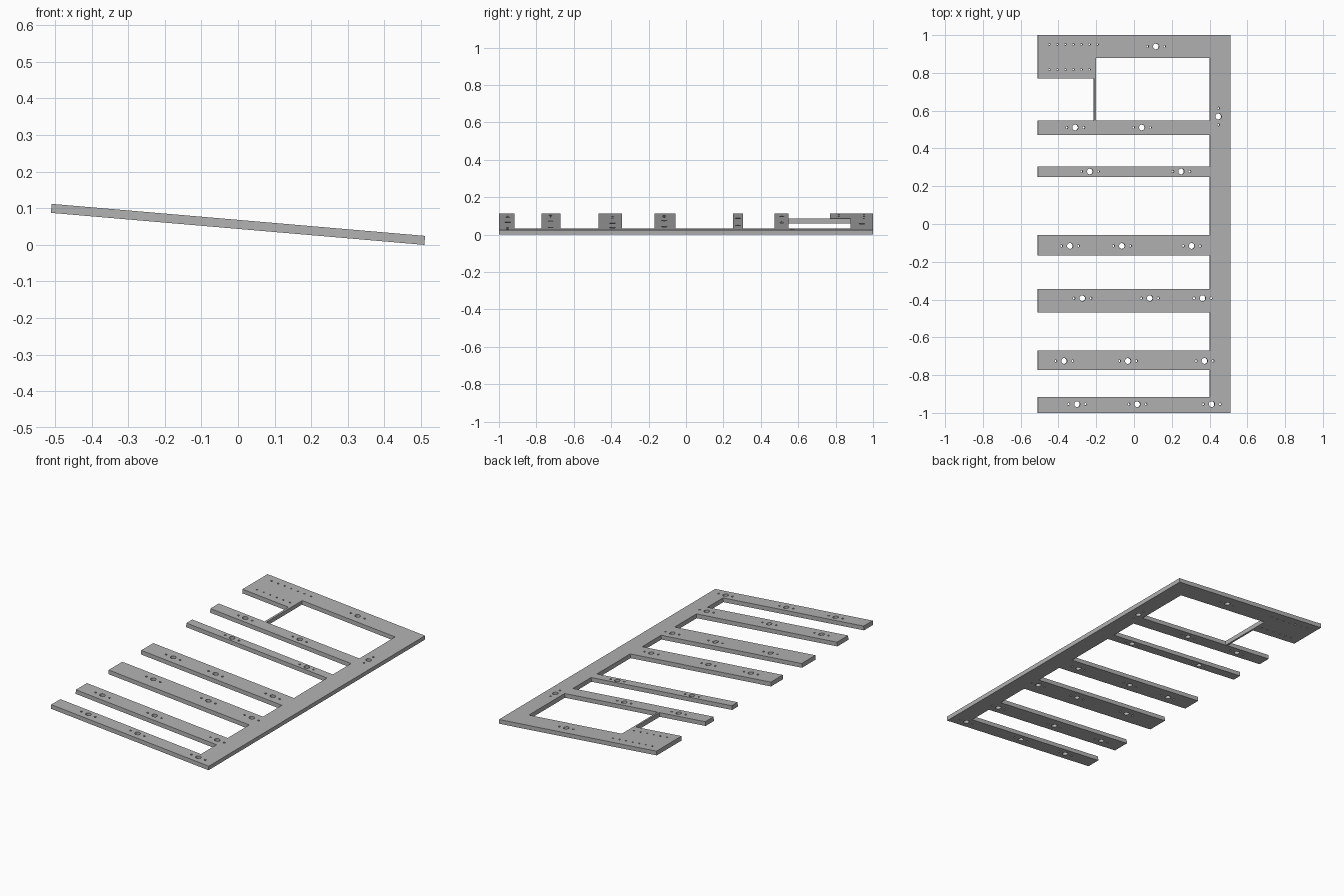
import bpy, bmesh, math

if "Cube" in bpy.data.objects:
    bpy.data.objects.remove(bpy.data.objects["Cube"])

TILT = math.radians(4.9)
HALF_T = 0.0123          # half plate thickness
HALF_W = 0.512           # half plate width along the slope
SPINE = 0.402            # inner edge of the spine

grey = bpy.data.materials.new("plain grey")
grey.diffuse_color = (0.45, 0.45, 0.45, 1)
grey.use_nodes = True
grey.node_tree.nodes["Principled BSDF"].inputs["Base Color"].default_value = grey.diffuse_color

# Flat 2D profile: filled outline with holes
curve = bpy.data.curves.new("profile", 'CURVE')
curve.dimensions = '2D'
curve.fill_mode = 'BOTH'
curve.extrude = HALF_T


def loop(points):
    s = curve.splines.new('POLY')
    s.points.add(len(points) - 1)
    for p, (x, y) in zip(s.points, points):
        p.co = (x, y, 0, 1)
    s.use_cyclic_u = True


def hole(x, y, r, n):
    loop([(x + r * math.cos(2 * math.pi * i / n),
           y + r * math.sin(2 * math.pi * i / n)) for i in range(n)])


def mount(x, y, dx=0.045, dy=0.0):
    # large hole with a small screw hole on either side
    hole(x, y, 0.0155, 24)
    for s in (-1, 1):
        hole(x + s * dx, y + s * dy, 0.006, 12)


# Comb outline: spine, wide end block, thin tie strip, then the teeth
W = HALF_W
outline = [(W, -1), (W, 1), (-W, 1), (-W, 0.769), (-0.214, 0.769),
           (-0.214, 0.549), (-W, 0.549), (-W, 0.472), (SPINE, 0.472)]
for top, bottom in [(0.304, 0.25), (-0.057, -0.168),
                    (-0.343, -0.469), (-0.67, -0.772)]:
    outline += [(SPINE, top), (-W, top), (-W, bottom), (SPINE, bottom)]
outline += [(SPINE, -0.916), (-W, -0.916), (-W, -1)]
loop(outline)

# Window beside the tie strip
loop([(-0.202, 0.88), (SPINE, 0.88), (SPINE, 0.549), (-0.202, 0.549)])

# Mounting holes along each tooth
rows = [(-0.954, (-0.303, 0.017, 0.412)),
        (-0.725, (-0.372, -0.033, 0.374)),
        (-0.393, (-0.275, 0.083, 0.364)),
        (-0.116, (-0.341, -0.065, 0.306)),
        (0.278, (-0.235, 0.25)),
        (0.511, (-0.313, 0.041)),
        (0.94, (0.116,))]
for y, xs in rows:
    for x in xs:
        mount(x, y)
mount(0.448, 0.569, 0.0, 0.044)

# Two rows of small holes in the end block
for y, count in [(0.951, 7), (0.817, 6)]:
    for i in range(count):
        hole(-0.451 + i * 0.0427, y, 0.005, 12)

# Turn the profile into a clean mesh
tmp = bpy.data.objects.new("profile_helper", curve)
bpy.context.scene.collection.objects.link(tmp)
deps = bpy.context.evaluated_depsgraph_get()
mesh = bpy.data.meshes.new_from_object(tmp.evaluated_get(deps))
bpy.data.objects.remove(tmp)

bm = bmesh.new()
bm.from_mesh(mesh)
bmesh.ops.remove_doubles(bm, verts=bm.verts, dist=1e-5)
bmesh.ops.recalc_face_normals(bm, faces=bm.faces)
for f in bm.faces:
    f.smooth = False
    f.material_index = 0
bm.to_mesh(mesh)
bm.free()
mesh.materials.clear()
mesh.materials.append(grey)

# Place the tilted plate with its low edge on the ground
plate = bpy.data.objects.new("comb_plate", mesh)
bpy.context.scene.collection.objects.link(plate)
plate.rotation_euler = (0, TILT, 0)
plate.location.z = HALF_W * math.sin(TILT) + HALF_T * math.cos(TILT)
